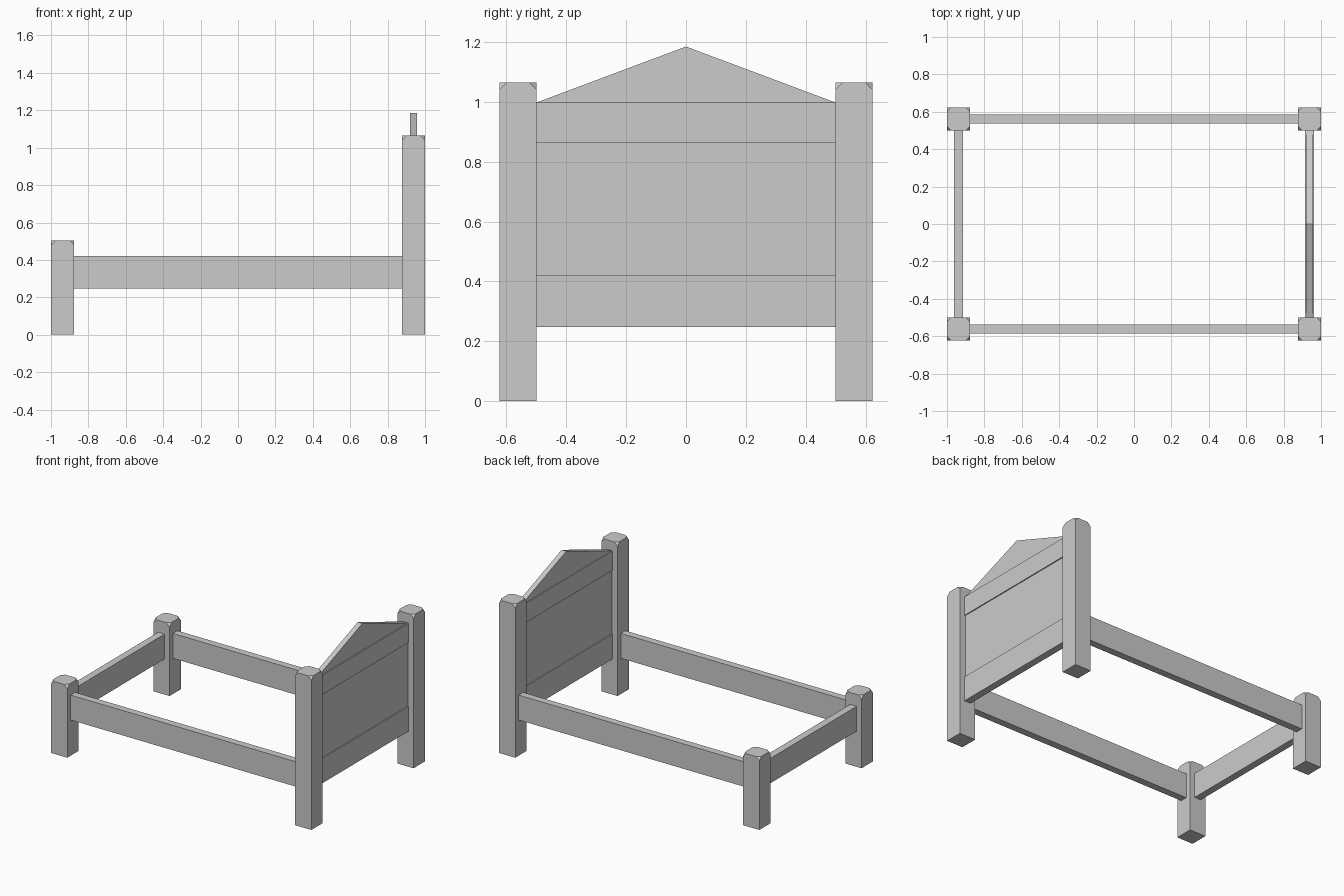
import bpy, bmesh
from mathutils import Vector

if "Cube" in bpy.data.objects:
    bpy.data.objects.remove(bpy.data.objects["Cube"])


def finish(name, bm):
    bmesh.ops.recalc_face_normals(bm, faces=bm.faces)
    me = bpy.data.meshes.new(name)
    bm.to_mesh(me)
    bm.free()
    ob = bpy.data.objects.new(name, me)
    bpy.context.collection.objects.link(ob)
    return ob


def box_bm(lo, hi):
    lo, hi = Vector(lo), Vector(hi)
    bm = bmesh.new()
    bmesh.ops.create_cube(bm, size=1)
    for v in bm.verts:
        v.co = (lo + hi) / 2 + v.co * (hi - lo)
    return bm


def board(name, lo, hi):
    return finish(name, box_bm(lo, hi))


def post(name, x, y, height):
    # square post whose four top corners are clipped
    h = POST / 2
    bm = box_bm((x - h, y - h, 0), (x + h, y + h, height))
    top = [v for v in bm.verts if v.co.z > height / 2]
    bmesh.ops.bevel(bm, geom=top, offset=0.024, offset_type='OFFSET',
                    segments=1, profile=0.5, affect='VERTICES')
    return finish(name, bm)


POST = 0.124
PX, PY = 1 - POST / 2, 0.561      # post centres
IX, IY = 1 - POST, 0.499          # inner post faces
T = 0.025                         # half rail thickness
P = 0.018                         # half panel thickness
Z0, Z1, Z2, Z3, APEX = 0.248, 0.421, 0.864, 0.998, 1.185

# posts and side rails
for side, s in (("front", -1), ("back", 1)):
    post(f"foot_post_{side}", -PX, s * PY, 0.503)
    post(f"head_post_{side}", PX, s * PY, 1.064)
    board(f"side_rail_{side}", (-IX, s * PY - T, Z0), (IX, s * PY + T, Z1))

# foot rail
board("foot_rail", (-PX - T, -IY, Z0), (-PX + T, IY, Z1))

# headboard rails with recessed panel
board("head_lower_rail", (PX - T, -IY, Z0), (PX + T, IY, Z1))
board("head_upper_rail", (PX - T, -IY, Z2), (PX + T, IY, Z3))
board("head_panel", (PX - P, -IY, Z1), (PX + P, IY, Z2))

# triangular headboard crest
bm = bmesh.new()
face = bm.faces.new([bm.verts.new((PX - P, y, z))
                     for y, z in ((-IY, Z3), (IY, Z3), (0, APEX))])
ext = bmesh.ops.extrude_face_region(bm, geom=[face], use_keep_orig=True)
bmesh.ops.translate(bm, vec=(2 * P, 0, 0),
                    verts=[g for g in ext["geom"] if isinstance(g, bmesh.types.BMVert)])
finish("head_crest", bm)
